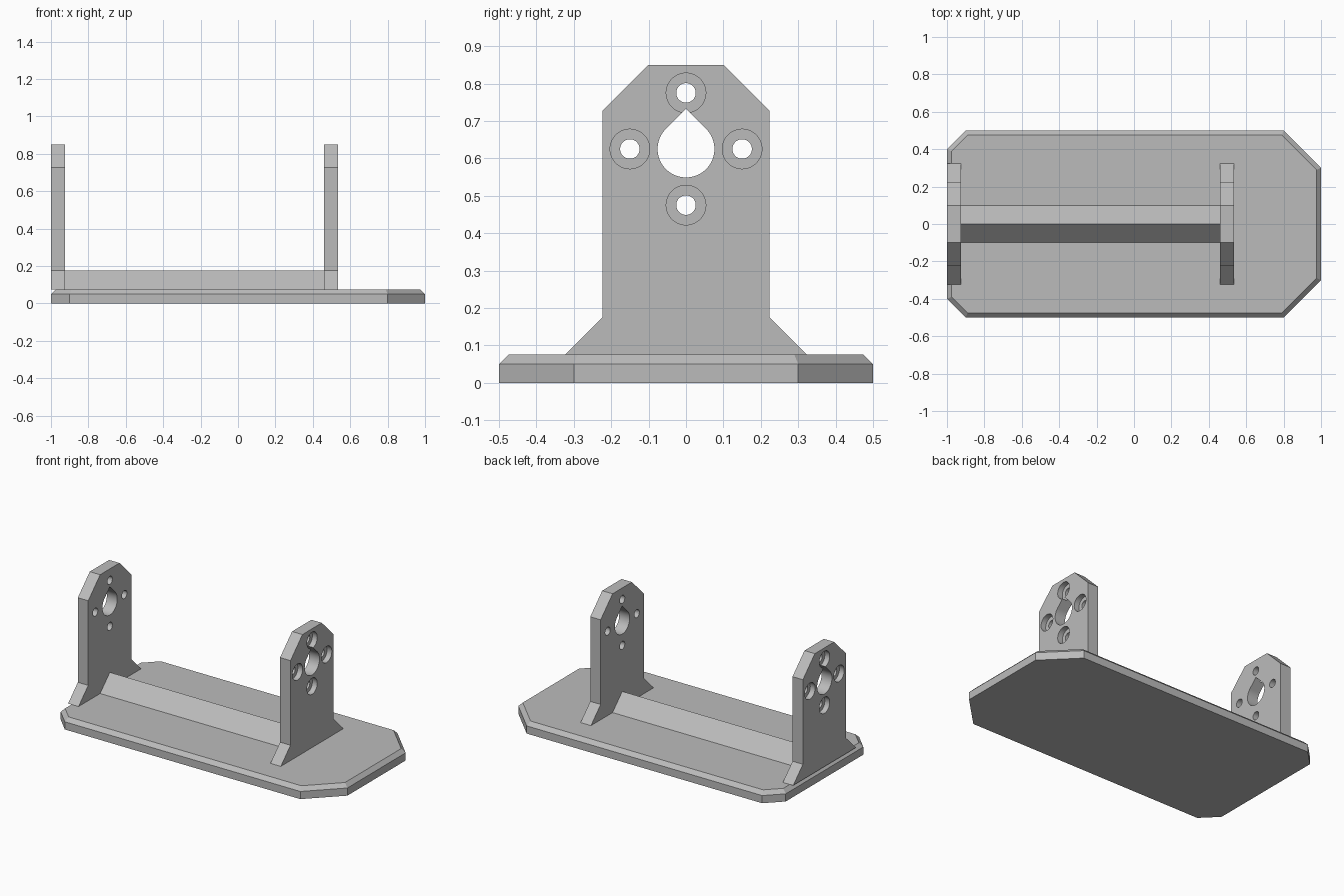
import bpy, bmesh, math
from mathutils import Matrix

cube = bpy.data.objects.get("Cube")
if cube:
    bpy.data.objects.remove(cube, do_unlink=True)

grey = bpy.data.materials.new("light_grey")
grey.use_nodes = True
colour = (0.5, 0.5, 0.5, 1)
grey.diffuse_color = colour
grey.node_tree.nodes["Principled BSDF"].inputs["Base Color"].default_value = colour


def loft(name, rings):
    """Closed solid through a stack of matching rings of points."""
    bm = bmesh.new()
    loops = [[bm.verts.new(p) for p in ring] for ring in rings]
    n = len(loops[0])
    bm.faces.new(loops[0])
    bm.faces.new(loops[-1])
    for a, b in zip(loops, loops[1:]):
        for i in range(n):
            j = (i + 1) % n
            bm.faces.new((a[i], a[j], b[j], b[i]))
    bmesh.ops.recalc_face_normals(bm, faces=bm.faces)
    mesh = bpy.data.meshes.new(name)
    bm.to_mesh(mesh)
    bm.free()
    mesh.materials.append(grey)
    obj = bpy.data.objects.new(name, mesh)
    bpy.context.collection.objects.link(obj)
    return obj


def prism(name, profile, x0, x1):
    """Extrude a (y, z) profile along x."""
    return loft(name, [[(x, y, z) for y, z in profile] for x in (x0, x1)])


def mirrored(half):
    """Complete a profile given for +y, listed from bottom to top."""
    return half + [(-y, z) for y, z in reversed(half)]


def circle(y, z, r, n=48):
    angles = [2 * math.pi * i / n for i in range(n)]
    return [(y + r * math.cos(a), z + r * math.sin(a)) for a in angles]


def cut(target, cutter):
    mod = target.modifiers.new("cut", 'BOOLEAN')
    mod.operation = 'DIFFERENCE'
    mod.solver = 'EXACT'
    mod.object = cutter
    with bpy.context.temp_override(object=target, active_object=target):
        bpy.ops.object.modifier_apply(modifier=mod.name)
    bpy.data.objects.remove(cutter, do_unlink=True)


# Base plate with clipped corners and a chamfered top rim
def base_ring(d, z):
    x, y = 1 - d, 0.5 - d
    small, large = 1.4 - d * math.sqrt(2), 1.3 - d * math.sqrt(2)
    half = [(x, large - x), (large - y, y), (y - small, y), (-x, small - x)]
    return [(px, py, z) for px, py in half + [(a, -b) for a, b in reversed(half)]]


RIM, TOP = 0.025, 0.075
loft("base_plate", [base_ring(0, 0), base_ring(0, TOP - RIM), base_ring(RIM, TOP)])

# Triangular rib joining the uprights
prism("centre_rib", [(-0.1, TOP), (0.1, TOP), (0, 0.175)], -0.925, 0.46)

# Uprights, with teardrop opening and counterbored screw holes on the outer face
UPRIGHT = mirrored([(0.323, TOP), (0.223, 0.175), (0.223, 0.727), (0.1, 0.85)])
CENTRE, BORE, SPACING = 0.625, 0.076, 0.15
arc = [math.radians(135 + 270 * i / 48) for i in range(49)]
TEARDROP = [(BORE * math.cos(a), CENTRE + BORE * math.sin(a)) for a in arc]
TEARDROP.append((0, CENTRE + BORE * math.sqrt(2)))

for name, inner, outer in (("left_upright", 0.46, 0.535), ("right_upright", -0.925, -1.0)):
    side = math.copysign(1, outer - inner)
    upright = prism(name, UPRIGHT, inner, outer)
    past_in, past_out = inner - 0.05 * side, outer + 0.05 * side
    cut(upright, prism("opening_cutter", TEARDROP, past_in, past_out))
    for dy, dz in ((0, 1), (0, -1), (1, 0), (-1, 0)):
        y, z = dy * SPACING, CENTRE + dz * SPACING
        cut(upright, prism("screw_cutter", circle(y, z, 0.026), past_in, past_out))
        cut(upright, prism("counterbore_cutter", circle(y, z, 0.053),
                           outer - 0.035 * side, past_out))
    bpy.ops.object.select_all(action='DESELECT')
    upright.select_set(True)
    bpy.context.view_layer.objects.active = upright
    bpy.ops.object.shade_smooth_by_angle(angle=math.radians(30))
